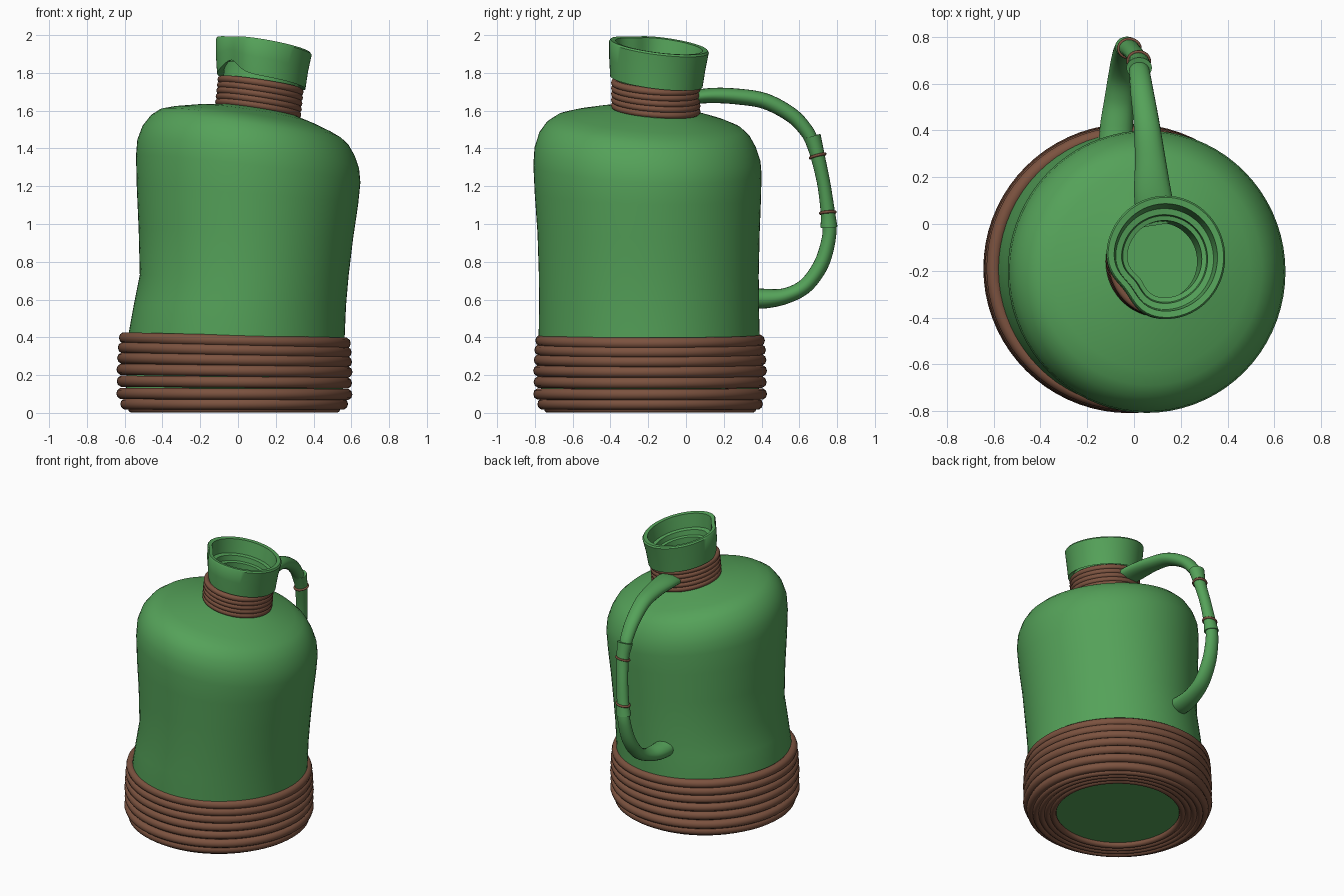
import bpy, bmesh
from math import sin, cos, pi, exp, radians
from mathutils import Vector


def material(name, col):
    m = bpy.data.materials.new(name)
    m.diffuse_color = (*col, 1)
    return m


GREEN = material("green", (0.09, 0.36, 0.10))
BROWN = material("brown", (0.20, 0.085, 0.05))


def skin(name, rows, mat, wrap=False, cap_start=False, cap_end=False, angle=40):
    """Join closed loops of points into a smooth surface."""
    bm = bmesh.new()
    vs = [[bm.verts.new(p) for p in r] for r in rows]
    n = len(rows[0])
    for i in range(len(rows) if wrap else len(rows) - 1):
        a, b = vs[i], vs[(i + 1) % len(rows)]
        for j in range(n):
            k = (j + 1) % n
            bm.faces.new((a[j], a[k], b[k], b[j]))
    if cap_start:
        bm.faces.new(vs[0])
    if cap_end:
        bm.faces.new(vs[-1])
    bmesh.ops.recalc_face_normals(bm, faces=bm.faces)
    me = bpy.data.meshes.new(name)
    bm.to_mesh(me)
    bm.free()
    me.materials.append(mat)
    ob = bpy.data.objects.new(name, me)
    bpy.context.collection.objects.link(ob)
    bpy.context.view_layer.objects.active = ob
    ob.select_set(True)
    bpy.ops.object.shade_smooth_by_angle(angle=radians(angle))
    ob.select_set(False)
    return ob


def ring(cx, cy, cz, rx, ry, sx=0, sy=0, dent=0, lift=0, n=72):
    """Tilted ellipse; dent and lift shape the pinched front left side."""
    pts = []
    for i in range(n):
        a = 2 * pi * i / n
        w = exp(-((a - radians(218)) / 0.42) ** 2)
        x, y = rx * cos(a) * (1 - dent * w), ry * sin(a) * (1 - dent * w)
        pts.append((cx + x, cy + y, cz + sx * x + sy * y + lift * w))
    return pts


def coil(name, cx, cy, cz, rx, ry, t, sx=0, sy=0, dent=0):
    rows = []
    for k in range(10):
        b = 2 * pi * k / 10
        d = t * cos(b)
        rows.append(ring(cx, cy, cz + t * sin(b), rx + d, ry + d, sx, sy, dent))
    skin(name, rows, BROWN, wrap=True, angle=60)


def smooth_path(keys, steps=6):
    """Catmull-Rom through (x, y, z, half width, half thickness) keys."""
    ks = [Vector(k) for k in keys]
    ks = [2 * ks[0] - ks[1]] + ks + [2 * ks[-1] - ks[-2]]
    out = []
    for i in range(1, len(ks) - 2):
        p0, p1, p2, p3 = ks[i - 1:i + 3]
        for s in range(steps):
            t = s / steps
            out.append(0.5 * (2 * p1 + (p2 - p0) * t + (2 * p0 - 5 * p1 + 4 * p2 - p3) * t * t
                              + (3 * p1 - p0 - 3 * p2 + p3) * t ** 3))
    return out + [ks[-2]]


def tube(name, keys, mat, steps=6):
    path = smooth_path(keys, steps)
    rows = []
    for i, k in enumerate(path):
        t = (path[min(i + 1, len(path) - 1)] - path[max(i - 1, 0)])
        t = Vector(t[:3]).normalized()
        side = (Vector((1, 0, 0)) - t * t.x).normalized()
        up = t.cross(side)
        c = Vector(k[:3])
        rows.append([c + side * k[3] * cos(a) + up * k[4] * sin(a)
                     for a in (2 * pi * j / 20 for j in range(20))])
    return skin(name, rows, mat, cap_start=True, cap_end=True)


# Leaning bottle body with sloped shoulder and neck
skin("body", [ring(*r) for r in (
    (-0.02, -0.19, 0.03, 0.54, 0.54),
    (-0.02, -0.19, 0.07, 0.575, 0.575),
    (-0.008, -0.195, 0.41, 0.573, 0.585),
    (0.01, -0.196, 0.57, 0.562, 0.582),
    (0.033, -0.197, 0.73, 0.553, 0.582),
    (0.042, -0.198, 0.95, 0.568, 0.588, -0.04),
    (0.05, -0.202, 1.15, 0.586, 0.599, -0.08, -0.02),
    (0.054, -0.204, 1.29, 0.594, 0.604, -0.12, -0.04),
    (0.054, -0.204, 1.37, 0.587, 0.598, -0.13, -0.06),
    (0.056, -0.203, 1.44, 0.562, 0.575, -0.14, -0.07),
    (0.062, -0.20, 1.495, 0.525, 0.54, -0.15, -0.07),
    (0.068, -0.195, 1.53, 0.48, 0.495, -0.16, -0.07),
    (0.075, -0.19, 1.552, 0.42, 0.43, -0.16, -0.07),
    (0.09, -0.175, 1.577, 0.32, 0.33, -0.16, -0.08),
    (0.105, -0.163, 1.597, 0.22, 0.225, -0.16, -0.08),
    (0.11, -0.16, 1.63, 0.2, 0.205, -0.16, -0.08),
    (0.13, -0.155, 1.82, 0.2, 0.205, -0.17, -0.1))],
    GREEN, cap_start=True)

# Flared rim collar with inner ledge and inner neck wall
T = (-0.17, -0.12)
skin("rim", [ring(*r) for r in (
    (0.122, -0.157, 1.78, 0.195, 0.2, *T, 0.1, 0.06),
    (0.122, -0.157, 1.755, 0.235, 0.245, *T, 0.14, 0.07),
    (0.126, -0.152, 1.85, 0.245, 0.255, *T, 0.14, 0.03),
    (0.135, -0.143, 1.938, 0.255, 0.264, *T, 0.14),
    (0.135, -0.143, 1.948, 0.248, 0.257, *T, 0.14),
    (0.135, -0.143, 1.945, 0.222, 0.23, *T, 0.14),
    (0.13, -0.15, 1.85, 0.21, 0.216, *T, 0.14),
    (0.13, -0.15, 1.845, 0.185, 0.19, *T, 0.16),
    (0.13, -0.15, 1.81, 0.18, 0.185, *T, 0.16),
    (0.13, -0.15, 1.805, 0.16, 0.165, *T, 0.18),
    (0.11, -0.16, 1.6, 0.16, 0.165, *T, 0.18))], GREEN)

# Rope wound around the neck
for i in range(5):
    coil(f"neck_rope_{i + 1}", 0.107 + 0.003 * i, -0.16, 1.612 + 0.03 * i,
         0.208, 0.217, 0.02, -0.15, -0.07)

# Rope wound around the base, then under it
for i, (z, r) in enumerate(((0.047, 0.572), (0.1, 0.594), (0.163, 0.592), (0.223, 0.594),
                            (0.28, 0.591), (0.333, 0.588), (0.383, 0.583))):
    coil(f"base_rope_{i + 1}", -0.02 + 0.0005 * i, -0.19, z, r, r - 0.006, 0.031, -0.004 * i)
for i in range(4):
    r = 0.54 - 0.038 * i
    coil(f"underside_rope_{i + 1}", -0.02, -0.19, 0.022, r, r, 0.022)

# Handle: flattened upper arm, grip, lower arm
tube("handle_upper", (
    (0.10, 0.0, 1.665, 0.085, 0.035), (0.08, 0.13, 1.68, 0.08, 0.04),
    (0.07, 0.27, 1.675, 0.066, 0.042), (0.055, 0.42, 1.65, 0.056, 0.042),
    (0.035, 0.56, 1.575, 0.05, 0.04), (0.025, 0.64, 1.49, 0.045, 0.037),
    (0.02, 0.675, 1.42, 0.04, 0.035)), GREEN)
tube("handle_grip", (
    (0.022, 0.668, 1.465, 0.055, 0.046), (0.02, 0.697, 1.36, 0.043, 0.038),
    (0.0, 0.73, 1.21, 0.04, 0.035), (-0.02, 0.751, 1.06, 0.043, 0.038),
    (-0.03, 0.757, 0.985, 0.052, 0.045)), GREEN)
tube("handle_lower", (
    (-0.025, 0.757, 1.03, 0.04, 0.036), (-0.035, 0.757, 0.93, 0.045, 0.037),
    (-0.045, 0.717, 0.79, 0.05, 0.04), (-0.055, 0.635, 0.675, 0.055, 0.04),
    (-0.065, 0.53, 0.62, 0.062, 0.042), (-0.075, 0.42, 0.605, 0.07, 0.052),
    (-0.08, 0.33, 0.61, 0.072, 0.055)), GREEN)

# Thin bands on the grip
for name, y, z in (("upper_band", 0.697, 1.36), ("lower_band", 0.751, 1.06)):
    x = 0.02 if z > 1.2 else -0.02
    rows = []
    for k in range(8):
        b = 2 * pi * k / 8
        d = 0.008 * cos(b)
        rows.append(ring(x, y, z + 0.008 * sin(b), 0.045 + d, 0.039 + d, 0.1,
                         0.25 if z > 1.2 else 0.08, n=24))
    skin(name, rows, BROWN, wrap=True, angle=60)
